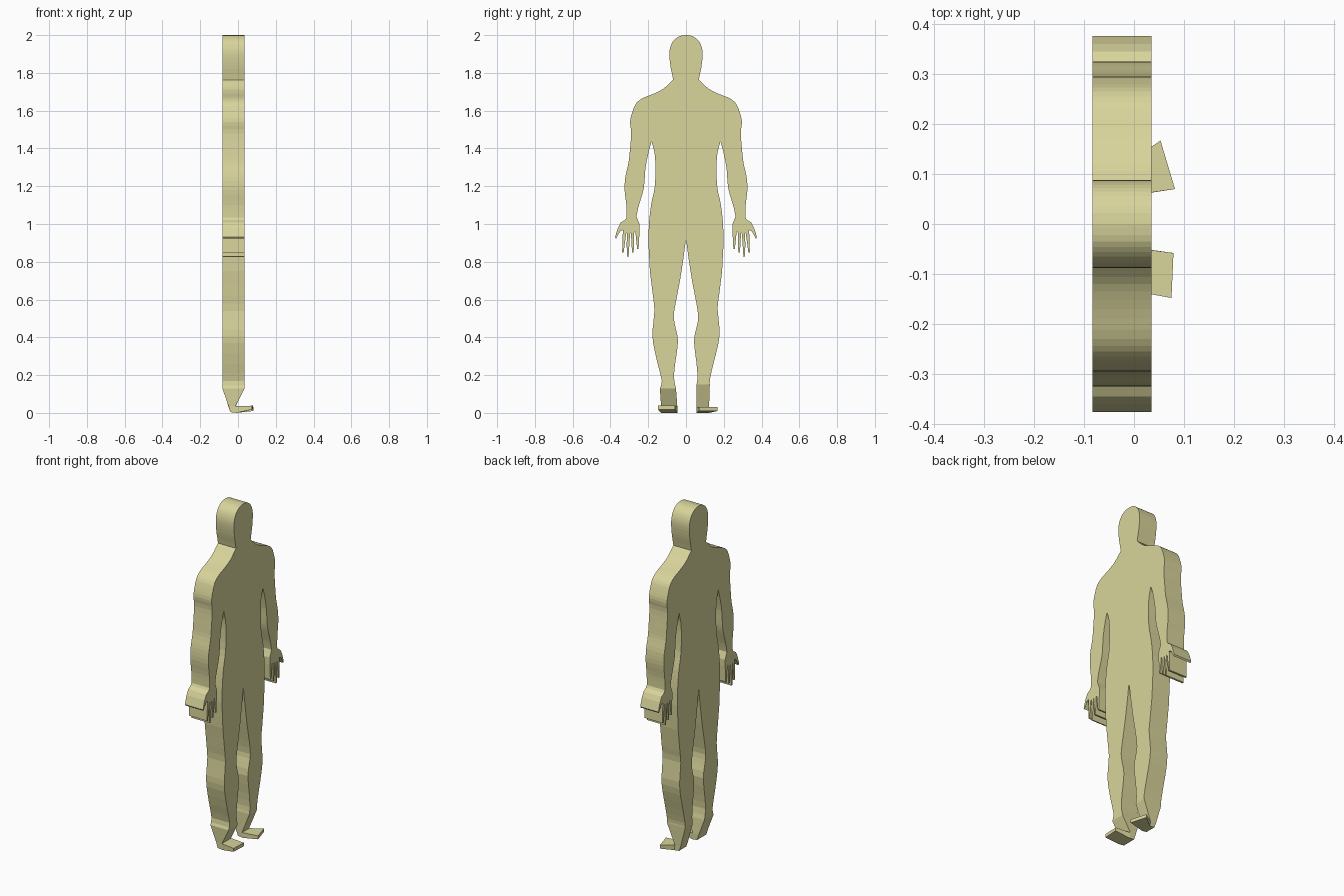
import bpy, bmesh
from mathutils import Vector

if "Cube" in bpy.data.objects:
    bpy.data.objects.remove(bpy.data.objects["Cube"])

BACK, FRONT = -0.083, 0.035      # thickness of the flat figure along x


def smooth(pts, n=3):
    """Catmull-Rom curve through the given profile points."""
    p = [Vector(q) for q in pts]
    p = [p[0]] + p + [p[-1]]
    out = []
    for i in range(1, len(p) - 2):
        a, b, c, d = p[i - 1:i + 3]
        for k in range(n):
            t = k / n
            out.append(0.5 * (2 * b + (c - a) * t + (2 * a - 5 * b + 4 * c - d) * t * t
                              + (3 * b - a - 3 * c + d) * t ** 3))
    return [tuple(v) for v in out] + [tuple(pts[-1])]


# half silhouette (y, z) from crown to hip
head = smooth([(0, 2), (.035, 1.994), (.065, 1.972), (.082, 1.94), (.088, 1.9),
               (.083, 1.84), (.073, 1.79), (.068, 1.763)])
arm_out = smooth([(.085, 1.748), (.12, 1.716), (.17, 1.69), (.23, 1.666), (.265, 1.637),
                  (.285, 1.59), (.296, 1.54), (.29, 1.48), (.298, 1.38), (.305, 1.32),
                  (.321, 1.25), (.325, 1.18), (.316, 1.1), (.315, 1.035)])
hand = [(.322, 1.022), (.345, 1.008), (.36, .98), (.376, .93), (.37, .922), (.35, .96),
        (.334, .968), (.336, .92), (.338, .85), (.33, .848), (.317, .95), (.312, .953),
        (.314, .9), (.313, .828), (.304, .826), (.296, .95), (.291, .953),
        (.289, .9), (.285, .848), (.277, .848), (.274, .955), (.268, .958),
        (.262, .9), (.258, .868), (.251, .868), (.246, .96), (.246, 1.0)]
arm_in = smooth([(.262, 1.04), (.252, 1.09), (.228, 1.17), (.22, 1.22), (.214, 1.3),
                 (.198, 1.38), (.182, 1.437)])
torso = smooth([(.167, 1.38), (.162, 1.32), (.165, 1.2), (.185, 1.1), (.196, 1.0),
                (.199, .9)])
half = head + arm_out + hand + arm_in + torso

# each leg: outer edge down to the ankle, inner edge back up
right_leg = (smooth([(.191, .75), (.175, .62), (.167, .55), (.178, .44), (.17, .36),
                     (.145, .26), (.127, .18), (.126, .15)], 2),
             smooth([(.056, .15), (.061, .19), (.055, .27), (.042, .38), (.055, .45),
                     (.065, .5), (.055, .58), (.032, .7), (.012, .83)], 2))
left_leg = (smooth([(.191, .75), (.175, .62), (.167, .54), (.177, .44), (.174, .37),
                    (.15, .26), (.128, .17), (.138, .13)], 2),
            smooth([(.053, .13), (.064, .19), (.056, .27), (.042, .38), (.055, .45),
                    (.065, .51), (.055, .58), (.032, .7), (.012, .83)], 2))


def mirror(pts):
    return [(-y, z) for y, z in reversed(pts)]


right = half + right_leg[0] + right_leg[1] + [(0, .92)]
left = half + left_leg[0] + left_leg[1]
outline = right + mirror(left)[:-1]

bm = bmesh.new()
rear = [bm.verts.new((BACK, y, z)) for y, z in outline]
fore = [bm.verts.new((FRONT, y, z)) for y, z in outline]
bm.faces.new(rear)
bm.faces.new(fore)

# ankle edges stay open so the legs can continue into feet
r_ankle = len(half) + len(right_leg[0]) - 1
l_ankle = len(right) + len(left_leg[1]) - 1
for i in range(len(outline)):
    if i not in (r_ankle, l_ankle):
        j = (i + 1) % len(outline)
        bm.faces.new((rear[i], rear[j], fore[j], fore[i]))


def ring(pts):
    return [bm.verts.new(p) for p in pts]


def bridge(a, b, skip=None):
    for i in range(4):
        if i != skip:
            j = (i + 1) % 4
            bm.faces.new((a[i], a[j], b[j], b[i]))


def foot(i, heel_y, toe, z_top, z_toe):
    """Wedge below the ankle, then a thin slab reaching forward to the toes."""
    a = [rear[i], rear[i + 1], fore[i + 1], fore[i]]
    y0, y1 = heel_y
    b = ring([(-.05, y0, z_top), (-.05, y1, z_top), (-.013, y1, z_top), (-.013, y0, z_top)])
    c = ring([(-.04, y0, .004), (-.04, y1, .004), (-.008, y1, 0), (-.008, y0, 0)])
    bridge(a, b)
    bridge(b, c, skip=2)
    bm.faces.new(c)
    (x0, t0), (x1, t1) = toe
    d = ring([(x1, t1, z_toe + .02), (x0, t0, z_toe + .02), (x0, t0, z_toe), (x1, t1, z_toe)])
    bridge([b[2], b[3], c[3], c[2]], d)
    bm.faces.new(d)


# outline order is outer, inner on the right and inner, outer on the left
foot(r_ankle, (.122, .056), ((.053, .167), (.082, .07)), .03, .01)
foot(l_ankle, (-.046, -.132), ((.079, -.058), (.075, -.148)), .036, .018)

bmesh.ops.recalc_face_normals(bm, faces=bm.faces)
bmesh.ops.triangulate(bm, faces=[f for f in bm.faces if len(f.verts) > 4])
mesh = bpy.data.meshes.new("human_figure")
bm.to_mesh(mesh)
bm.free()

mat = bpy.data.materials.new("pale olive")
mat.diffuse_color = (.69, .66, .33, 1)
mat.use_nodes = True
mat.node_tree.nodes["Principled BSDF"].inputs["Base Color"].default_value = mat.diffuse_color
mesh.materials.append(mat)
bpy.context.collection.objects.link(bpy.data.objects.new("human_figure", mesh))
